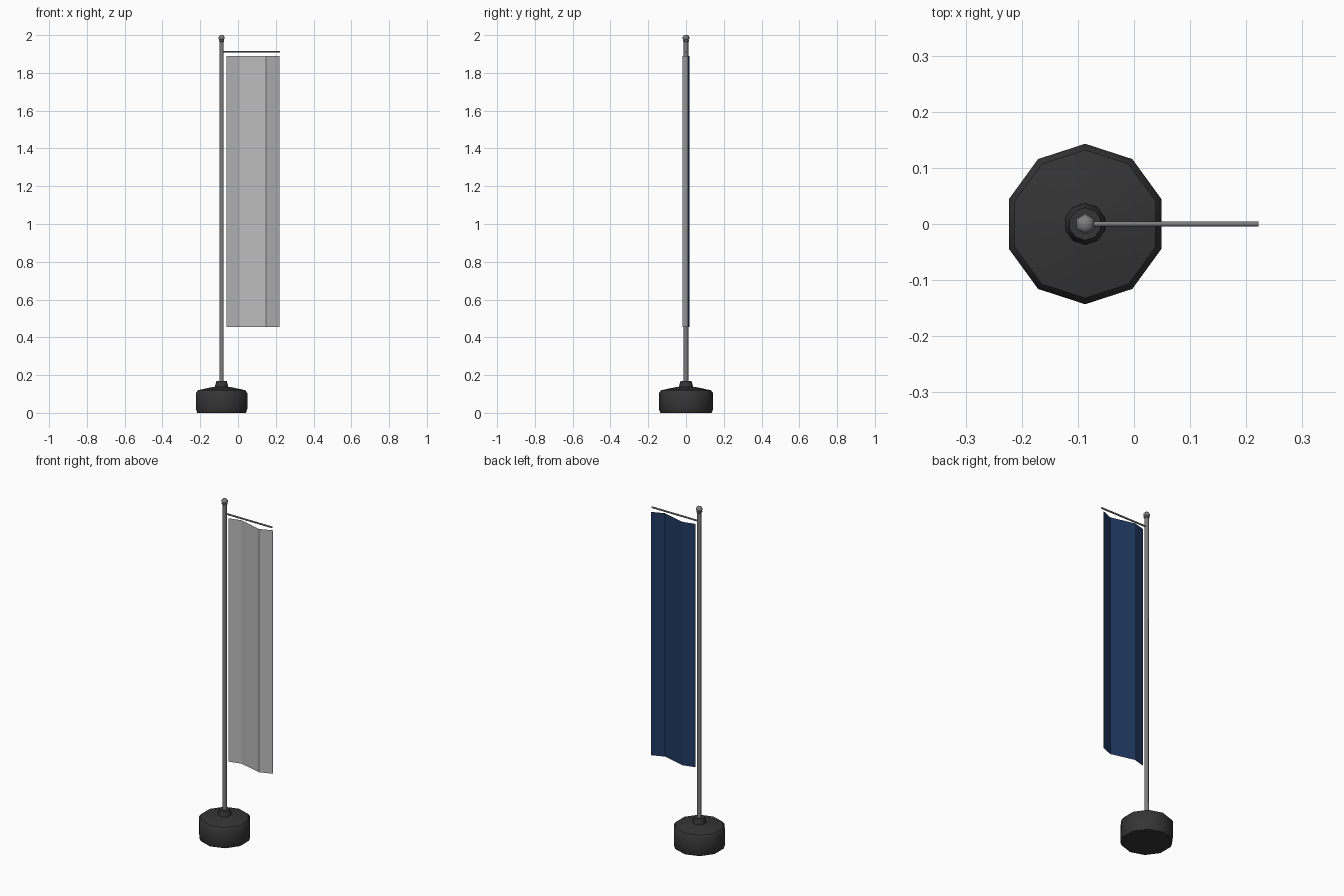
import bpy, bmesh, math
from mathutils import Matrix

cube = bpy.data.objects.get("Cube")
if cube:
    bpy.data.objects.remove(cube, do_unlink=True)

POLE_X = -0.087


def material(name, rgb):
    m = bpy.data.materials.new(name)
    m.use_nodes = True
    m.diffuse_color = (*rgb, 1)
    bsdf = m.node_tree.nodes["Principled BSDF"]
    bsdf.inputs["Base Color"].default_value = (*rgb, 1)
    bsdf.inputs["Roughness"].default_value = 0.6
    return m


black = material("black_plastic", (0.035, 0.035, 0.035))
steel = material("grey_metal", (0.21, 0.21, 0.21))
cloth_front = material("light_grey_cloth", (0.5, 0.5, 0.5))
cloth_back = material("navy_cloth", (0.015, 0.042, 0.125))


def finish(name, bm, mat, smooth=None):
    mesh = bpy.data.meshes.new(name)
    bm.to_mesh(mesh)
    bm.free()
    mesh.materials.append(mat)
    ob = bpy.data.objects.new(name, mesh)
    bpy.context.collection.objects.link(ob)
    if smooth:
        bpy.ops.object.select_all(action='DESELECT')
        ob.select_set(True)
        bpy.context.view_layer.objects.active = ob
        bpy.ops.object.shade_smooth_by_angle(angle=math.radians(smooth))
    return ob


def lathe(name, profile, sides, mat, smooth, place=None):
    """Capped stack of rings (radius, height) with a corner towards +y."""
    bm = bmesh.new()
    rings = []
    for r, z in profile:
        angles = [math.pi / 2 + math.tau * i / sides for i in range(sides)]
        rings.append([bm.verts.new((r * math.cos(a), r * math.sin(a), z)) for a in angles])
    for low, high in zip(rings, rings[1:]):
        for i in range(sides):
            j = (i + 1) % sides
            bm.faces.new((low[i], low[j], high[j], high[i]))
    bm.faces.new(rings[0][::-1])
    bm.faces.new(rings[-1])
    bm.transform(place or Matrix.Translation((POLE_X, 0, 0)))
    return finish(name, bm, mat, smooth)


# Weighted foot with its socket
lathe("base", [(0.136, 0), (0.143, 0.02), (0.143, 0.105), (0.132, 0.12), (0.045, 0.138)],
      10, black, 40)
lathe("pole_socket", [(0.038, 0.13), (0.036, 0.145), (0.029, 0.168)], 10, black, 40)

# Pole, finial and the arm that carries the banner
lathe("pole", [(0.0125, 0.15), (0.0125, 1.97)], 6, steel, 65)
lathe("finial_collar", [(0.011, 1.962), (0.016, 1.967), (0.016, 1.974), (0.012, 1.978)],
      6, steel, 40)
lathe("finial", [(0.012, 1.974), (0.018, 1.981), (0.018, 1.99), (0.01, 2.0)], 6, steel, 65)
arm_place = Matrix.Translation((POLE_X, 0, 1.913)) @ Matrix.Rotation(math.pi / 2, 4, 'Y')
lathe("banner_arm", [(0.0048, 0.005), (0.0048, 0.309)], 6, steel, 65, arm_place)

# Rippled banner: one sheet for each side of the cloth
ripple = [(-0.062, 0.0), (0.01, 0.019), (0.08, 0.001), (0.149, -0.017), (0.219, 0.011)]


def banner(name, mat, offset, facing_back):
    bm = bmesh.new()
    low = [bm.verts.new((x, y + offset, 0.455)) for x, y in ripple]
    high = [bm.verts.new((x, y + offset, 1.89)) for x, y in ripple]
    for i in range(len(ripple) - 1):
        face = [low[i], low[i + 1], high[i + 1], high[i]]
        bm.faces.new(face[::-1] if facing_back else face)
    finish(name, bm, mat)


banner("banner_front", cloth_front, -0.0008, False)
banner("banner_back", cloth_back, 0.0008, True)
